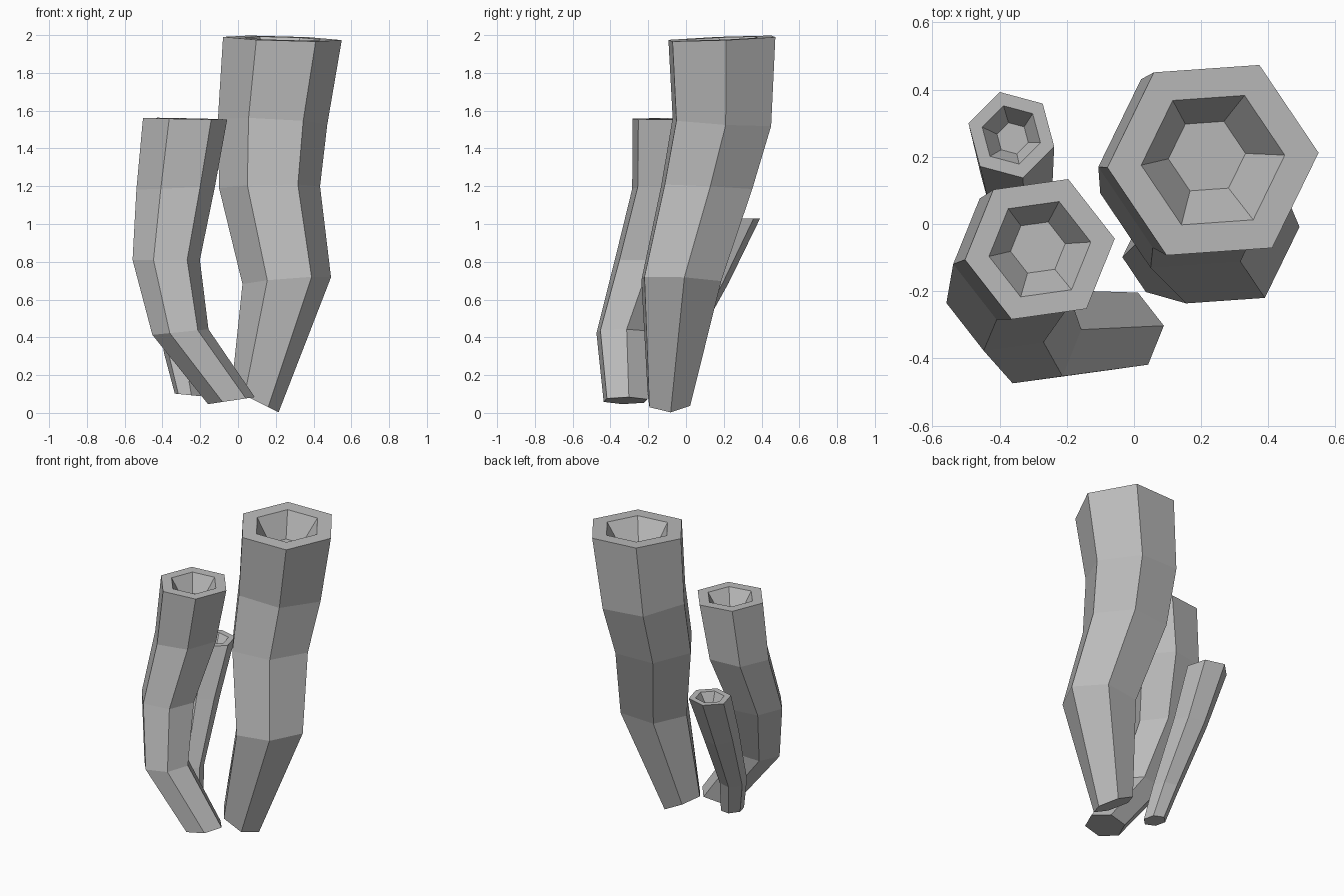
import bpy, bmesh
from math import cos, sin, pi, radians

cube = bpy.data.objects.get("Cube")
if cube:
    bpy.data.objects.remove(cube)

grey = bpy.data.materials.new("plain_grey")
grey.use_nodes = True
colour = (0.5, 0.5, 0.5, 1)
grey.diffuse_color = colour
grey.node_tree.nodes["Principled BSDF"].inputs["Base Color"].default_value = colour


def tube(name, turn, rings, floor_shift):
    """Bent hexagonal tube; each ring is x, y, z, radius, slope in x, slope in y."""
    bm = bmesh.new()
    x, y, z, r, sx, sy = rings[-1]
    fx, fy = floor_shift
    # rim, then the narrowing hollow
    path = rings + [(x, y, z, r * 0.68, sx, sy),
                    (x + fx, y + fy, z - r * 0.5, r * 0.365, sx, sy)]
    loops = []
    for x, y, z, r, sx, sy in path:
        loop = []
        for i in range(6):
            a = radians(turn) + i * pi / 3
            dx, dy = r * cos(a), r * sin(a)
            loop.append(bm.verts.new((x + dx, y + dy, z + sx * dx + sy * dy)))
        loops.append(loop)
    for low, high in zip(loops, loops[1:]):
        for i in range(6):
            j = (i + 1) % 6
            bm.faces.new((low[i], low[j], high[j], high[i]))
    # closed foot and hollow floor
    bm.faces.new(loops[0][::-1])
    bm.faces.new(loops[-1])
    mesh = bpy.data.meshes.new(name)
    bm.to_mesh(mesh)
    bm.free()
    mesh.materials.append(grey)
    bpy.context.collection.objects.link(bpy.data.objects.new(name, mesh))


tube("tall_tube", 4, [
    (0.09, -0.09, 0.065, 0.125, -0.5, 0.0),
    (0.258, -0.025, 0.70, 0.235, 0.08, -0.05),
    (0.167, 0.11, 1.195, 0.268, 0.02, -0.05),
    (0.183, 0.19, 1.54, 0.29, -0.05, -0.06),
    (0.235, 0.19, 1.982, 0.315, -0.03, 0.04)], (-0.018, 0.012))

tube("middle_tube", 8, [
    (-0.035, -0.32, 0.065, 0.125, 0.15, 0.0),
    (-0.305, -0.335, 0.428, 0.15, 0.1, 0.0),
    (-0.38, -0.21, 0.81, 0.18, 0.0, 0.0),
    (-0.33, -0.09, 1.19, 0.21, 0.04, 0.0),
    (-0.28, -0.075, 1.558, 0.225, -0.02, 0.01)], (-0.006, 0.005))

tube("small_tube", -15, [
    (-0.265, -0.12, 0.095, 0.072, -0.1, 0.0),
    (-0.31, -0.065, 0.32, 0.085, 0.0, -0.1),
    (-0.35, 0.12, 0.71, 0.11, 0.0, -0.2),
    (-0.365, 0.265, 1.03, 0.132, 0.0, 0.0)], (0.004, -0.01))
